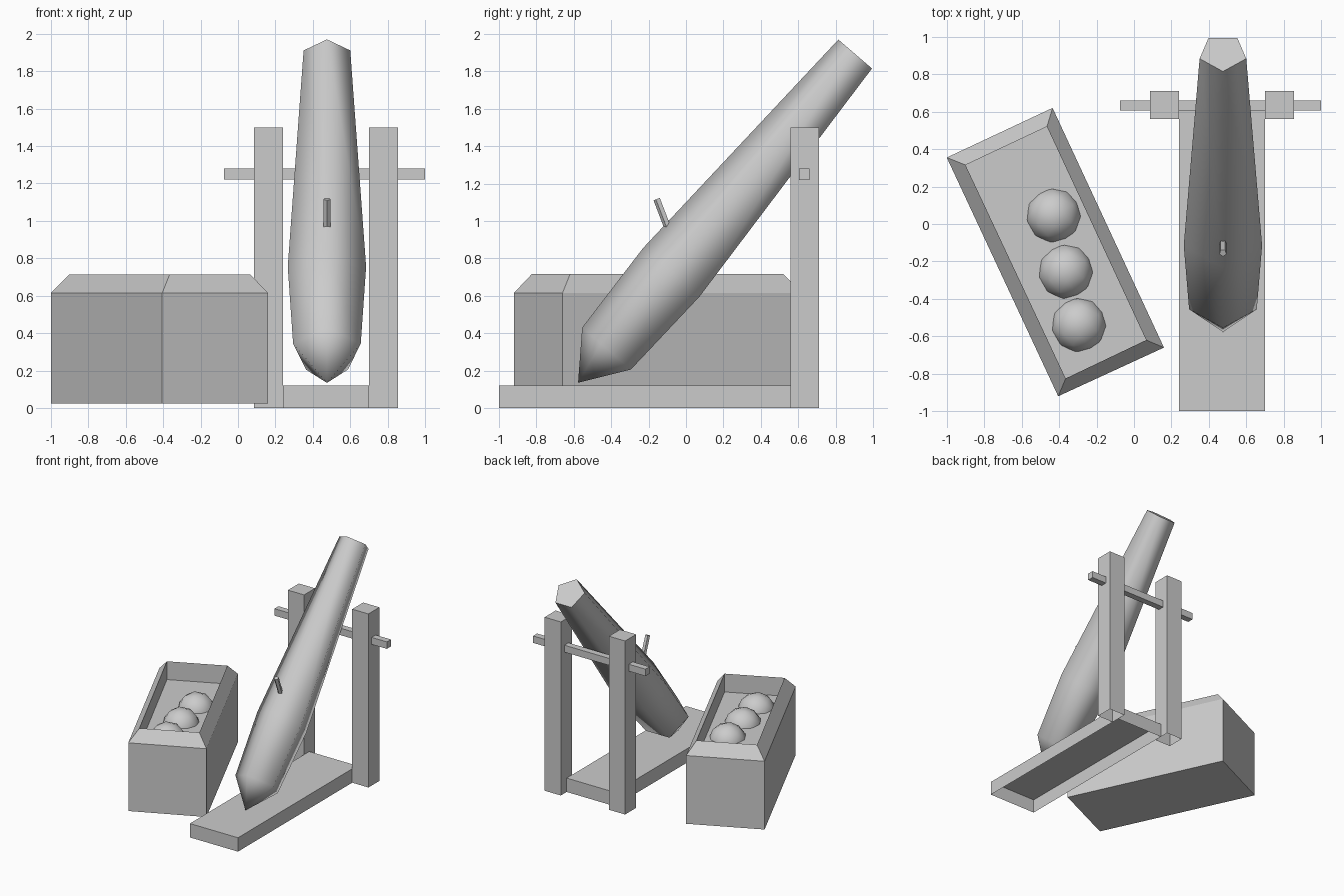
import bpy, bmesh, math
from mathutils import Vector, Matrix

if "Cube" in bpy.data.objects:
    bpy.data.objects.remove(bpy.data.objects["Cube"])

grey = bpy.data.materials.new("grey")
grey.diffuse_color = (0.6, 0.6, 0.6, 1)
grey.use_nodes = True
grey.node_tree.nodes["Principled BSDF"].inputs["Base Color"].default_value = grey.diffuse_color


def finish(name, bm, recalc=True):
    if recalc:
        bmesh.ops.recalc_face_normals(bm, faces=bm.faces)
    me = bpy.data.meshes.new(name)
    bm.to_mesh(me)
    bm.free()
    me.materials.append(grey)
    ob = bpy.data.objects.new(name, me)
    bpy.context.collection.objects.link(ob)
    return ob


def block(name, lo, hi, open_bottom=False):
    lo, hi = Vector(lo), Vector(hi)
    bm = bmesh.new()
    bmesh.ops.create_cube(bm, size=1, matrix=Matrix.Translation((lo + hi) / 2)
                          @ Matrix.Diagonal((*(hi - lo), 1)))
    bm.normal_update()
    if open_bottom:
        bmesh.ops.delete(bm, geom=[f for f in bm.faces if f.normal.z < -0.9],
                         context='FACES_ONLY')
    return finish(name, bm, False)


def loft(bm, rings):
    """Bridge vertex rings of equal length; return the rings of vertices."""
    rows = [[bm.verts.new(p) for p in r] for r in rings]
    for a, b in zip(rows, rows[1:]):
        n = len(a)
        for i in range(n):
            bm.faces.new((a[i], a[(i + 1) % n], b[(i + 1) % n], b[i]))
    return rows


# Stand: plank, two posts and the cross bar
block("stand_plank", (0.24, -1, 0), (0.70, 0.63, 0.12), True)
block("left_post", (0.085, 0.56, 0), (0.24, 0.71, 1.5), True)
block("right_post", (0.70, 0.56, 0), (0.855, 0.71, 1.5), True)
block("cross_bar", (-0.075, 0.605, 1.22), (1.0, 0.66, 1.28))

# Barrel: five-sided tapered tube, ridge upward, pointed breech
axis = Vector((0, 0.653, 0.758)).normalized()
up = Vector((0, -axis.z, axis.y))
side = Vector((1, 0, 0))


def ring(c, r, n=5, u=up):
    c = Vector(c)
    return [c + r * (math.cos(t) * u + math.sin(t) * side)
            for t in (math.tau * i / n for i in range(n))]


bm = bmesh.new()
rows = loft(bm, [ring((0.475, 0.914, 1.884), 0.131),
                 ring((0.475, -0.063, 0.711), 0.22),
                 ring((0.475, -0.411, 0.306), 0.19)])
muzzle = bm.faces.new(rows[0])
tip = bm.verts.new((0.475, -0.577, 0.135))
for i in range(5):
    bm.faces.new((rows[2][i], rows[2][(i + 1) % 5], tip))
for f in bm.faces:
    f.smooth = f is not muzzle
for e in muzzle.edges:
    e.smooth = False
finish("barrel", bm)

# Fuse: thin stick leaning out of the ridge
bm = bmesh.new()
u = Vector((0, -0.93, -0.366))
rows = loft(bm, [ring((0.475, -0.095, 0.96), 0.02, 5, u),
                 ring((0.475, -0.155, 1.117), 0.02, 5, u)])
for r in rows:
    bm.faces.new(r)
finish("fuse", bm)

# Crate: turned box with sloping rim and a recessed floor
outer = [(-1, 0.355), (-0.435, 0.62), (0.16, -0.66), (-0.405, -0.92)]
inner = [(-0.90, 0.315), (-0.465, 0.52), (0.065, -0.62), (-0.365, -0.825)]
bm = bmesh.new()
rows = loft(bm, [[(x, y, z) for x, y in pts] for pts, z in
                 ((outer, 0.025), (outer, 0.615), (inner, 0.715), (inner, 0.557))])
bm.faces.new(rows[0])
bm.faces.new(rows[-1])
finish("crate", bm)

# Balls lying in the crate
for i, (x, y) in enumerate([(-0.43, 0.045), (-0.365, -0.255), (-0.295, -0.54)]):
    bm = bmesh.new()
    bmesh.ops.create_icosphere(bm, subdivisions=2, radius=0.15)
    # stand each ball on a triangle so its outline is six-sided from above
    bm.normal_update()
    top = max(bm.faces, key=lambda f: f.normal.z + f.normal.x * 0.9)
    turn = top.normal.rotation_difference(Vector((0, 0, 1))).to_matrix().to_4x4()
    bm.transform(Matrix.Translation((x, y, 0.52)) @ turn)
    for f in bm.faces:
        f.smooth = True
    finish(f"ball_{i + 1}", bm)
